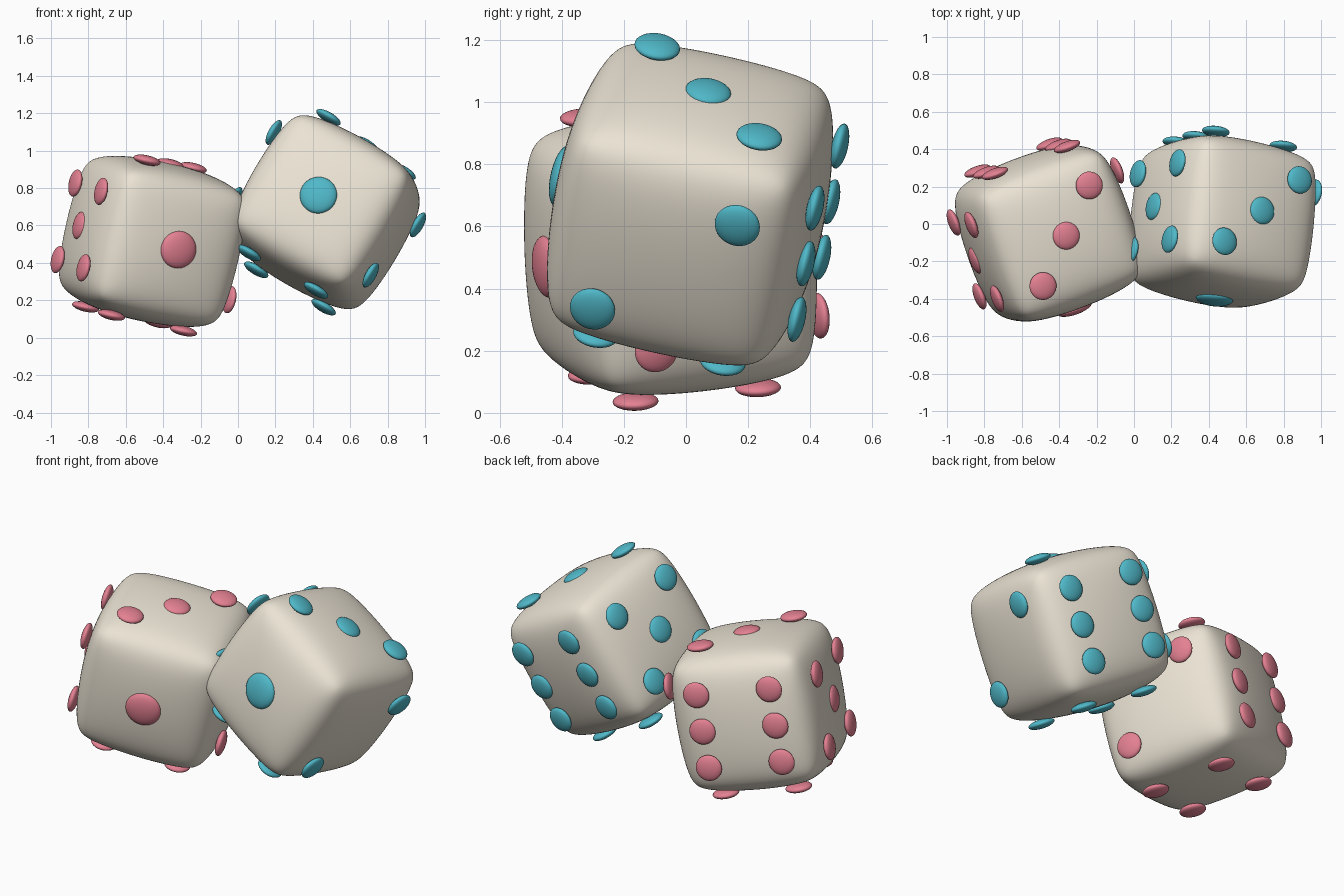
import bpy, bmesh
from mathutils import Matrix, Vector

if "Cube" in bpy.data.objects:
    bpy.data.objects.remove(bpy.data.objects["Cube"])

HALF, BEVEL = 0.44, 0.14      # die body cage
LIFT, STEP = 0.425, 0.21      # pip plane height and grid spacing


def material(name, rgb):
    m = bpy.data.materials.new(name)
    m.diffuse_color = (*rgb, 1)
    m.use_nodes = True
    m.node_tree.nodes["Principled BSDF"].inputs["Base Color"].default_value = m.diffuse_color
    return m


def pose(centre, x_axis, z_axis):
    z = Vector(z_axis).normalized()
    x = Vector(x_axis)
    x = (x - z * x.dot(z)).normalized()
    y = z.cross(x)
    m = Matrix((x, y, z)).transposed().to_4x4()
    m.translation = centre
    return m


def add_object(name, bm, mat, matrix):
    for f in bm.faces:
        f.smooth = True
    mesh = bpy.data.meshes.new(name)
    bm.to_mesh(mesh)
    bm.free()
    mesh.materials.append(mat)
    ob = bpy.data.objects.new(name, mesh)
    bpy.context.collection.objects.link(ob)
    ob.matrix_world = matrix
    return ob


X, Y, Z = Vector((1, 0, 0)), Vector((0, 1, 0)), Vector((0, 0, 1))
CORNERS = [(-1, -1), (-1, 1), (1, -1), (1, 1)]
# face normal, two in-face axes, pip grid positions
FACES = [
    (-Y, X, Z, [(0, 0)]),
    (X, Y, Z, [(-1, -1), (1, 1)]),
    (Z, X, Y, [(-1, -1), (0, 0), (1, 1)]),
    (-Z, X, Y, CORNERS),
    (-X, Y, Z, CORNERS + [(0, 0)]),
    (Y, X, Z, CORNERS + [(-1, 0), (1, 0)]),
]


def make_die(prefix, matrix, pip_mat):
    # softly swollen rounded cube
    bm = bmesh.new()
    bmesh.ops.create_cube(bm, size=2 * HALF)
    body = add_object(prefix + "_die_body", bm, ivory, matrix)
    bev = body.modifiers.new("bevel", 'BEVEL')
    bev.width, bev.segments, bev.limit_method = BEVEL, 1, 'NONE'
    sub = body.modifiers.new("smooth", 'SUBSURF')
    sub.levels = sub.render_levels = 4

    # raised lens-shaped pips, larger on the one face
    bm = bmesh.new()
    for n, a, b, spots in FACES:
        r = 0.1 if len(spots) == 1 else 0.074
        turn = Z.rotation_difference(n).to_matrix().to_4x4()
        for i, j in spots:
            place = Matrix.Translation(n * LIFT + (a * i + b * j) * STEP)
            bmesh.ops.create_uvsphere(
                bm, u_segments=32, v_segments=16, radius=r,
                matrix=place @ turn @ Matrix.Diagonal((1, 1, 0.35, 1)))
    add_object(prefix + "_die_pips", bm, pip_mat, matrix)


ivory = material("ivory", (0.83, 0.77, 0.66))
make_die("left", pose((-0.458, -0.05, 0.515), (0.91, 0.342, -0.215), (0.224, -0.03, 0.974)),
         material("red", (0.78, 0.22, 0.29)))
make_die("right", pose((0.471, 0.013, 0.671), (0.85, -0.193, -0.491), (0.503, 0.138, 0.853)),
         material("teal", (0.08, 0.48, 0.58)))
